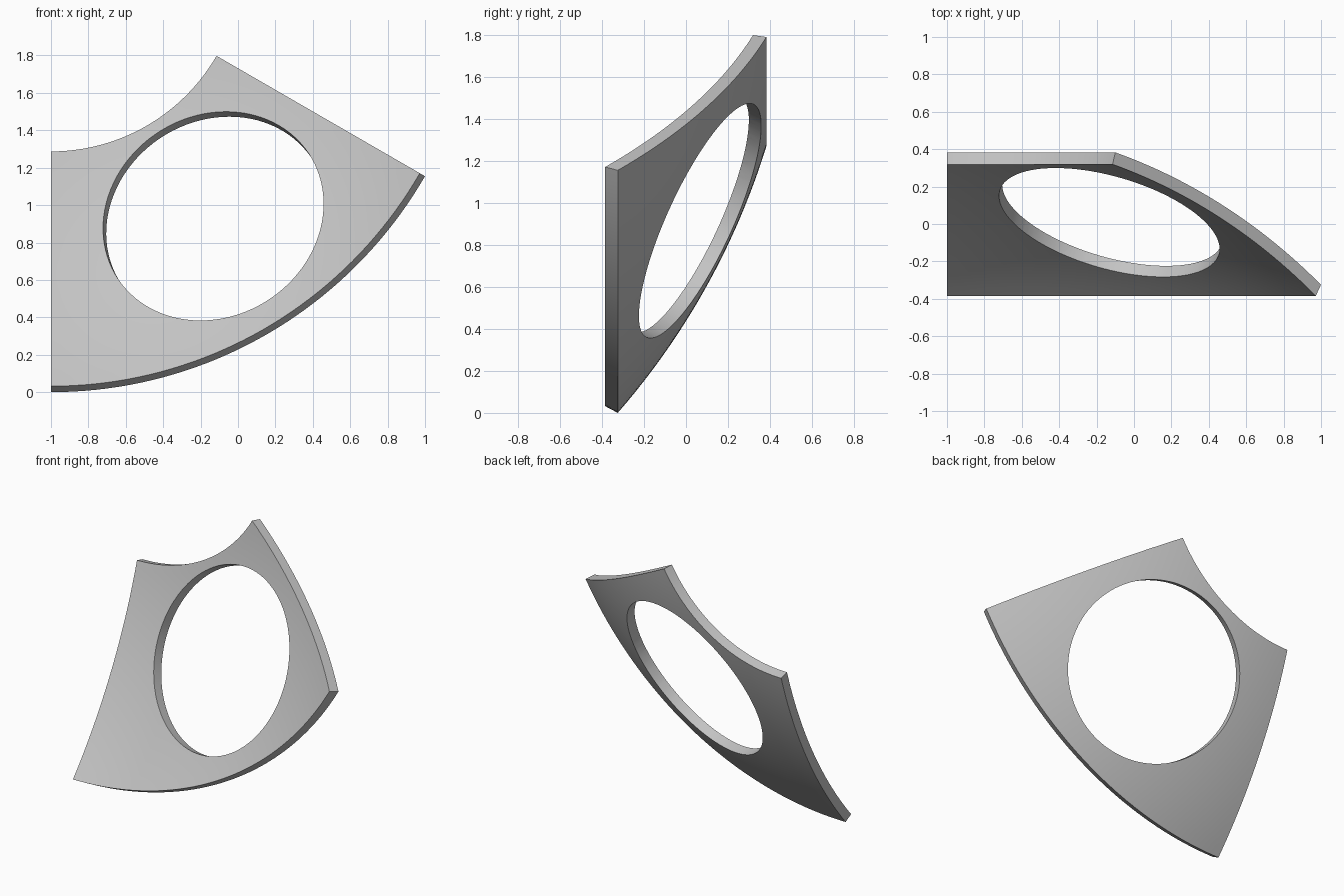
import bpy, bmesh, math
from mathutils import Vector

if "Cube" in bpy.data.objects:
    bpy.data.objects.remove(bpy.data.objects["Cube"])

CENTRE = Vector((-1.0, -2.975, 2.309))    # common centre of both spherical skins
R_IN, R_OUT = 3.449, 3.515
STEPS, SEGS = 24, 40

grey = bpy.data.materials.new("light_grey")
grey.diffuse_color = (0.55, 0.55, 0.55, 1)
grey.use_nodes = True
grey.node_tree.nodes["Principled BSDF"].inputs["Base Color"].default_value = grey.diffuse_color


def skin(radius, r0, r1):
    """Arc of (distance from axis, depth) points on a sphere."""
    pts = []
    for i in range(STEPS + 1):
        r = r0 + (r1 - r0) * i / STEPS
        pts.append((r, math.sqrt(radius ** 2 - r * r)))
    return pts


def finish(name, bm):
    bmesh.ops.recalc_face_normals(bm, faces=bm.faces)
    mesh = bpy.data.meshes.new(name)
    bm.to_mesh(mesh)
    bm.free()
    mesh.materials.append(grey)
    obj = bpy.data.objects.new(name, mesh)
    bpy.context.collection.objects.link(obj)
    return obj


# Curved panel: shell cross-section swept through a 60 degree sector
profile = skin(R_IN, 1.022, 2.277) + skin(R_OUT, 1.04, 2.309)[::-1]
n = len(profile)
bm = bmesh.new()
rings = []
for s in range(SEGS + 1):
    a = math.radians(-90 + 60 * s / SEGS)
    rings.append([bm.verts.new(CENTRE + Vector((r * math.cos(a), d, r * math.sin(a))))
                  for r, d in profile])
for p, q in zip(rings, rings[1:]):
    for i in range(n):
        j = (i + 1) % n
        bm.faces.new((p[i], p[j], q[j], q[i]))
for ring in (rings[0], rings[-1]):        # flat end caps
    for i in range(STEPS):
        bm.faces.new((ring[i], ring[i + 1], ring[n - 2 - i], ring[n - 1 - i]))
panel = finish("curved_panel", bm)

# Round hole drilled square to the shell
tilt, turn = math.radians(28.5), math.radians(-57.6)
axis = Vector((math.sin(tilt) * math.cos(turn), math.cos(tilt),
               math.sin(tilt) * math.sin(turn)))
bm = bmesh.new()
bmesh.ops.create_cone(bm, cap_ends=True, segments=96, radius1=0.61, radius2=0.61, depth=0.8)
cutter = finish("hole_cutter", bm)
cutter.rotation_mode = 'QUATERNION'
cutter.rotation_quaternion = axis.to_track_quat('Z', 'Y')
cutter.location = CENTRE + axis * 3.45
cutter.hide_render = True
cutter.hide_set(True)

cut = panel.modifiers.new("hole", 'BOOLEAN')
cut.operation = 'DIFFERENCE'
cut.solver = 'EXACT'
cut.object = cutter

bpy.context.view_layer.objects.active = panel
panel.select_set(True)
bpy.ops.object.modifier_apply(modifier=cut.name)
bpy.ops.object.shade_smooth_by_angle(angle=math.radians(30))
